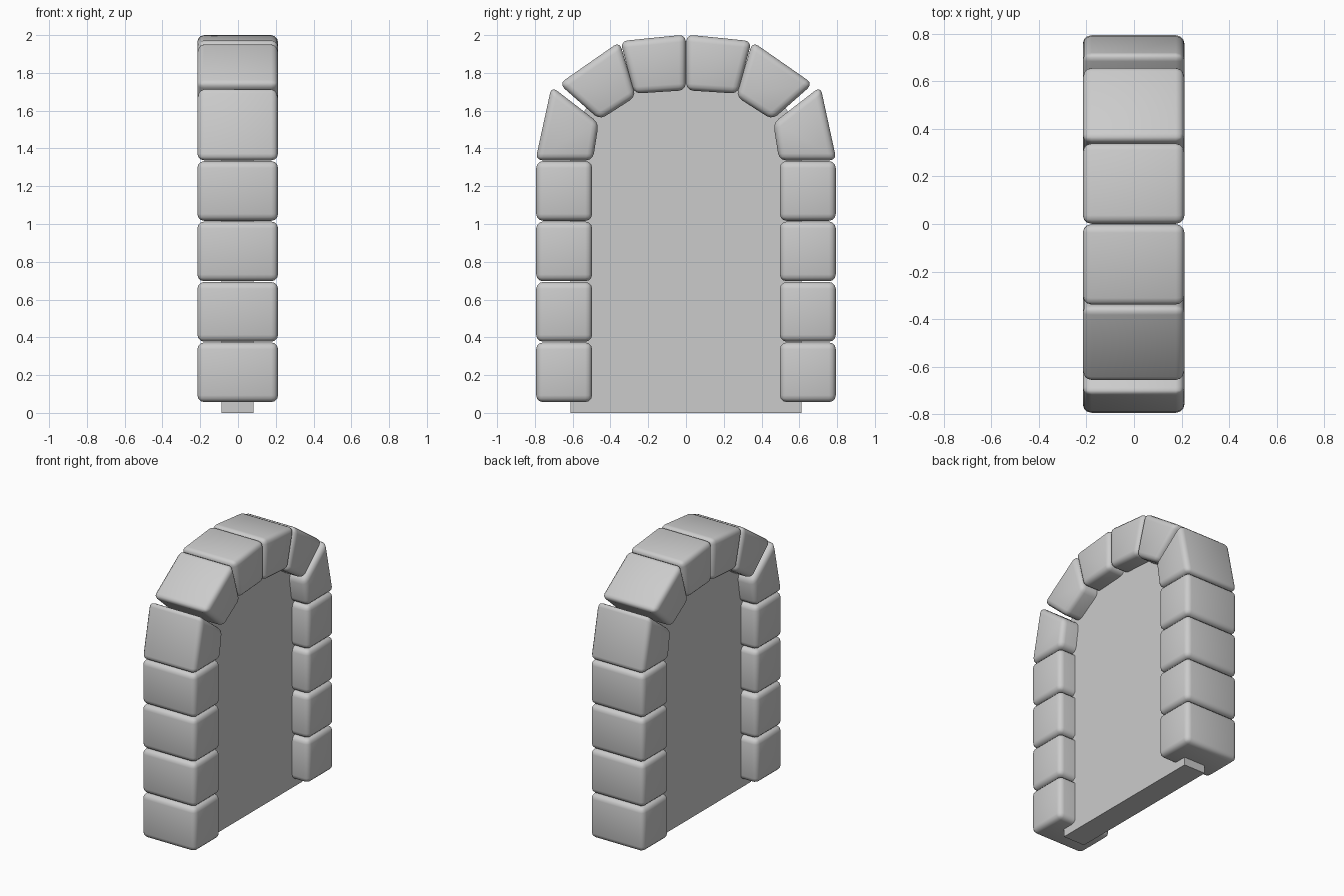
import bpy, bmesh

if "Cube" in bpy.data.objects:
    bpy.data.objects.remove(bpy.data.objects["Cube"])

def prism(name, profile, x0, x1):
    """Extrude a (y, z) outline from x0 to x1."""
    bm = bmesh.new()
    face = bm.faces.new([bm.verts.new((x0, y, z)) for y, z in profile])
    ext = bmesh.ops.extrude_face_region(bm, geom=[face])
    new = [v for v in ext["geom"] if isinstance(v, bmesh.types.BMVert)]
    bmesh.ops.translate(bm, verts=new, vec=(x1 - x0, 0, 0))
    bmesh.ops.recalc_face_normals(bm, faces=bm.faces)
    me = bpy.data.meshes.new(name)
    bm.to_mesh(me)
    bm.free()
    ob = bpy.data.objects.new(name, me)
    bpy.context.collection.objects.link(ob)
    return ob

def stone(name, profile):
    """Rounded stone on the -y side, mirrored to +y."""
    ob = prism(name, profile, -0.215, 0.212)
    bev = ob.modifiers.new("rounding", 'BEVEL')
    bev.width = 0.036
    bev.segments = 3
    bev.limit_method = 'NONE'
    mir = ob.modifiers.new("other_side", 'MIRROR')
    mir.use_axis = (False, True, False)
    mir.use_clip = False
    mir.use_mirror_merge = False
    for p in ob.data.polygons:
        p.use_smooth = True
    return ob

# straight pillar stones
for i in range(4):
    z = 0.057 + i * 0.32
    stone(f"pillar_stone_{i + 1}",
          [(-0.793, z), (-0.497, z), (-0.497, z + 0.316), (-0.793, z + 0.316)])

# wedge stones of the arch, from the springing to the crown
wedges = [
    [(-0.797, 1.337), (-0.493, 1.337), (-0.462, 1.535), (-0.712, 1.728)],
    [(-0.672, 1.742), (-0.457, 1.552), (-0.265, 1.675), (-0.352, 1.965)],
    [(-0.347, 1.968), (-0.275, 1.69), (-0.001, 1.708), (-0.001, 2.003)],
]
for i, w in enumerate(wedges):
    stone(f"arch_stone_{i + 1}", w)

# wall panel filling the opening
half = [(0.612, 0), (0.612, 1.38), (0.57, 1.56), (0.43, 1.73), (0.25, 1.82), (0.0, 1.85)]
outline = half + [(-y, z) for y, z in reversed(half[:-1])]
prism("wall_panel", outline, -0.088, 0.083)
